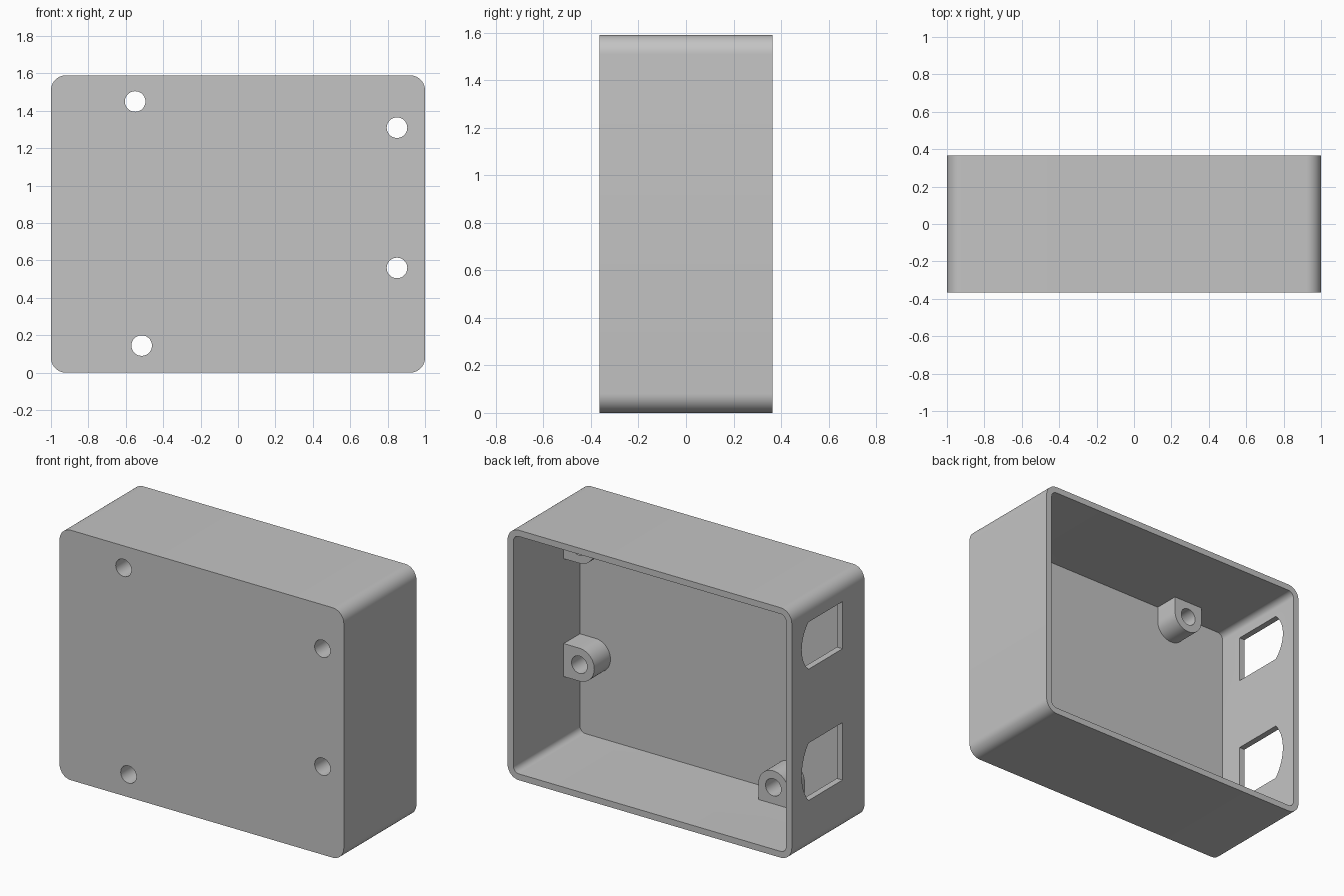
import bpy, bmesh
from math import pi, sin, cos, atan2
from mathutils import Vector

if "Cube" in bpy.data.objects:
    bpy.data.objects.remove(bpy.data.objects["Cube"])

HEIGHT, DEPTH = 1.59, 0.73
BACK, FRONT = DEPTH / 2, -DEPTH / 2
WALL, FLOOR = 0.04, 0.06          # side walls and front plate
OUTER_R = 0.08
BOSS_R, HOLE_R, BOSS_H = 0.105, 0.055, 0.163

grey = bpy.data.materials.new("light grey plastic")
grey.use_nodes = True
colour = (0.55, 0.55, 0.55, 1)
grey.diffuse_color = colour
grey.node_tree.nodes["Principled BSDF"].inputs["Base Color"].default_value = colour


def arc(cx, cy, r, start, end, steps):
    return [(cx + r * cos(start + (end - start) * i / steps),
             cy + r * sin(start + (end - start) * i / steps)) for i in range(steps + 1)]


def rounded_rect(half_w, low, high, r):
    corners = [(half_w - r, high - r), (r - half_w, high - r),
               (r - half_w, low + r), (half_w - r, low + r)]
    return [p for i, (x, z) in enumerate(corners)
            for p in arc(x, z, r, i * pi / 2, (i + 1) * pi / 2, 10)]


def prism(name, outline, axis, start, end):
    """Extrude an outline along x (points are y, z) or along y (points are x, z)."""
    bm = bmesh.new()
    place = (lambda a, b: (start, a, b)) if axis == "x" else (lambda a, b: (a, start, b))
    face = bm.faces.new([bm.verts.new(place(a, b)) for a, b in outline])
    out = bmesh.ops.extrude_face_region(bm, geom=[face])
    move = Vector((end - start, 0, 0)) if axis == "x" else Vector((0, end - start, 0))
    bmesh.ops.translate(bm, vec=move, verts=[v for v in out["geom"] if isinstance(v, bmesh.types.BMVert)])
    bmesh.ops.recalc_face_normals(bm, faces=bm.faces)
    mesh = bpy.data.meshes.new(name)
    bm.to_mesh(mesh)
    bm.free()
    mesh.materials.append(grey)
    obj = bpy.data.objects.new(name, mesh)
    bpy.context.collection.objects.link(obj)
    return obj


def combine(target, tool, operation):
    """Apply a boolean and throw the tool away."""
    mod = target.modifiers.new(operation, "BOOLEAN")
    mod.operation, mod.object, mod.solver = operation, tool, "EXACT"
    bpy.context.view_layer.objects.active = target
    bpy.ops.object.modifier_apply(modifier=mod.name)
    bpy.data.objects.remove(tool)


# Tray shell, open at the back
box = prism("enclosure", rounded_rect(1, 0, HEIGHT, OUTER_R), "y", FRONT, BACK)
inside = prism("cavity", rounded_rect(1 - WALL, WALL, HEIGHT - WALL, OUTER_R - WALL),
               "y", FRONT + FLOOR, BACK + 0.1)
combine(box, inside, "DIFFERENCE")

# Screw bosses: centre and direction of the wall each one grows from
bosses = [(-0.55, 1.45, 0, 1), (-0.515, 0.145, 0, -1),
          (0.85, 1.31, 1, 0), (0.85, 0.56, 1, 0)]
for x, z, dx, dz in bosses:
    toward = atan2(dz, dx)
    reach = (1 - x if dx else HEIGHT - z if dz > 0 else z) - WALL / 2
    outline = arc(x, z, BOSS_R, toward + pi / 2, toward + 3 * pi / 2, 24)
    for side in (-1, 1):
        outline.append((x + dx * reach - side * dz * BOSS_R, z + dz * reach + side * dx * BOSS_R))
    combine(box, prism("boss", outline, "y", FRONT + FLOOR / 2, FRONT + FLOOR + BOSS_H), "UNION")

# Screw holes through bosses and front plate
for x, z, dx, dz in bosses:
    ring = arc(x, z, HOLE_R, 0, 2 * pi, 40)[:-1]
    combine(box, prism("hole", ring, "y", FRONT - 0.1, 0.1), "DIFFERENCE")

# Side windows, each with one bowed edge toward the back
for low, high in ((1.155, 1.455), (0.32, 0.685)):
    half, bow, edge = (high - low) / 2, 0.068, 0.197
    r = (half * half + bow * bow) / (2 * bow)
    sweep = atan2(half, r - bow)
    outline = [(-0.145, high), (-0.145, low)]
    outline += arc(edge + bow - r, (low + high) / 2, r, -sweep, sweep, 20)
    combine(box, prism("window", outline, "x", -1.1, -0.9), "DIFFERENCE")

# Smooth rounded corners, sharp edges elsewhere
bpy.ops.object.select_all(action="DESELECT")
box.select_set(True)
bpy.context.view_layer.objects.active = box
bpy.ops.object.shade_smooth_by_angle(angle=pi / 6)
